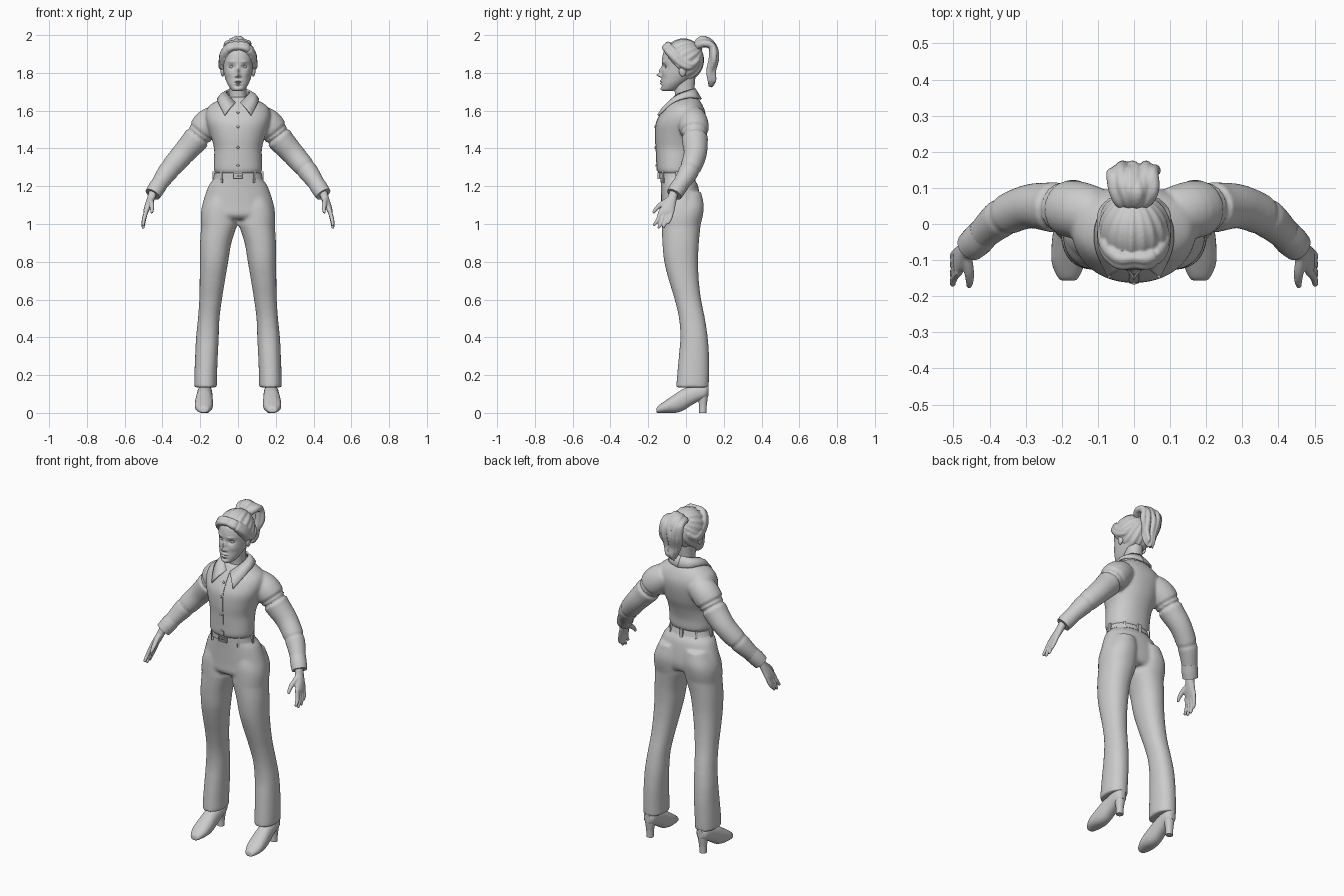
import bpy, bmesh, math, random
from mathutils import Vector, Matrix

if "Cube" in bpy.data.objects:
    bpy.data.objects.remove(bpy.data.objects["Cube"])

random.seed(4)
grey = bpy.data.materials.new("plain grey")
grey.diffuse_color = (0.6, 0.6, 0.6, 1)
grey.use_nodes = True
grey.node_tree.nodes["Principled BSDF"].inputs["Base Color"].default_value = grey.diffuse_color


def spline(rows, n):
    """Smooth curve through rows of numbers, n steps per span."""
    out = []
    for i in range(len(rows) - 1):
        a, b, c, d = (rows[max(0, min(len(rows) - 1, i + k))] for k in (-1, 0, 1, 2))
        for s in range(n):
            t = s / n
            out.append([0.5 * (2 * q + (r - p) * t + (2 * p - 5 * q + 4 * r - w) * t * t
                               + (3 * q - p - 3 * r + w) * t ** 3)
                        for p, q, r, w in zip(a, b, c, d)])
    return out + [list(rows[-1])]


def skin(bm, rings):
    """Join rings of points into a closed tube."""
    vs = [[bm.verts.new(p) for p in r] for r in rings]
    n = len(vs[0])
    for a, b in zip(vs, vs[1:]):
        for i in range(n):
            bm.faces.new((a[i], a[(i + 1) % n], b[(i + 1) % n], b[i]))
    bm.faces.new(vs[0])
    bm.faces.new(vs[-1])
    return [v for r in vs for v in r]


def loft(bm, rows, steps=6, sides=48, power=2.2, along_y=False):
    """Rows are (height, centre x, half width, front, back)."""
    rings = []
    for z, cx, rx, f, b in spline(rows, steps):
        ring = []
        for i in range(sides):
            a = 2 * math.pi * i / sides
            c, s = math.cos(a), math.sin(a)
            x = cx + rx * math.copysign(abs(c) ** (2 / power), c)
            y = (f + b) / 2 + (b - f) / 2 * math.copysign(abs(s) ** (2 / power), s)
            ring.append((x, z, y) if along_y else (x, y, z))
        rings.append(ring)
    return skin(bm, rings)


def tube(bm, rows, steps=5, sides=16):
    """Rows are (x, y, z, radius)."""
    pts = spline(rows, steps)
    rings = []
    for i, p in enumerate(pts):
        t = Vector(pts[min(i + 1, len(pts) - 1)][:3]) - Vector(pts[max(i - 1, 0)][:3])
        u = t.cross(Vector((0.97, 0.2, 0.1)) if abs(t.x) < 0.6 * t.length
                    else Vector((0, 1, 0))).normalized()
        w = t.cross(u).normalized()
        rings.append([Vector(p[:3]) + p[3] * (u * math.cos(k * 2 * math.pi / sides)
                      + w * math.sin(k * 2 * math.pi / sides)) for k in range(sides)])
    return skin(bm, rings)


def box(bm, loc, size, rot=0):
    m = Matrix.Translation(loc) @ Matrix.Rotation(rot, 4, 'Z') @ Matrix.Diagonal((*size, 1))
    bmesh.ops.create_cube(bm, size=1, matrix=m)


def ball(bm, loc, size):
    bmesh.ops.create_uvsphere(bm, u_segments=24, v_segments=14, radius=1,
                              matrix=Matrix.Translation(loc) @ Matrix.Diagonal((*size, 1)))


def finish(bm, name, mirror=False, voxel=0, smooth=0, solid=0):
    if mirror:
        g = bmesh.ops.duplicate(bm, geom=bm.verts[:] + bm.edges[:] + bm.faces[:])["geom"]
        for v in g:
            if isinstance(v, bmesh.types.BMVert):
                v.co.x = -v.co.x
    bmesh.ops.recalc_face_normals(bm, faces=bm.faces)
    me = bpy.data.meshes.new(name)
    bm.to_mesh(me)
    bm.free()
    me.materials.append(grey)
    ob = bpy.data.objects.new(name, me)
    bpy.context.collection.objects.link(ob)
    bpy.context.view_layer.objects.active = ob
    ob.select_set(True)
    bpy.ops.object.shade_smooth_by_angle(angle=math.radians(45))
    ob.select_set(False)
    if solid:
        m = ob.modifiers.new("thickness", 'SOLIDIFY')
        m.thickness, m.offset = solid, 0
    if voxel:
        m = ob.modifiers.new("blend", 'REMESH')
        m.mode, m.voxel_size, m.use_smooth_shade = 'VOXEL', voxel, True
        m = ob.modifiers.new("soften", 'SMOOTH')
        m.factor, m.iterations = 0.5, smooth
    return ob


new = bmesh.new

# Trousers: hips and two flared legs blended together
bm = new()
loft(bm, [(1.0, .098, .096, -.128, .078), (.9, .118, .083, -.125, .068), (.8, .127, .075, -.115, .064),
          (.7, .136, .067, -.09, .068), (.6, .145, .06, -.06, .08), (.5, .155, .057, -.037, .1),
          (.4, .162, .06, -.03, .115), (.3, .167, .06, -.038, .122), (.2, .171, .06, -.047, .122),
          (.135, .172, .06, -.052, .12)])
loft(bm, [(1.17, .085, .07, -.11, .08), (1.1, .096, .09, -.125, .094), (1.05, .1, .097, -.128, .09),
          (.99, .1, .096, -.128, .076)])
bmesh.ops.duplicate(bm, geom=[])
legs = bm
g = bmesh.ops.duplicate(legs, geom=legs.verts[:] + legs.edges[:] + legs.faces[:])["geom"]
for v in g:
    if isinstance(v, bmesh.types.BMVert):
        v.co.x = -v.co.x
loft(bm, [(1.28, 0, .118, -.136, .03), (1.24, 0, .128, -.135, .042), (1.2, 0, .157, -.133, .064),
          (1.1, 0, .19, -.131, .08), (1.05, 0, .195, -.13, .076), (1.025, 0, .19, -.11, .06)])
finish(bm, "trousers", voxel=.008, smooth=8)

# Shirt: torso and sleeves blended together
torso = [(1.265, 0, .115, -.14, .034), (1.285, 0, .127, -.153, .043), (1.34, 0, .127, -.156, .048),
         (1.4, 0, .127, -.159, .065), (1.46, 0, .143, -.163, .087), (1.53, 0, .165, -.159, .102),
         (1.58, 0, .172, -.137, .104), (1.62, 0, .158, -.112, .092), (1.65, 0, .115, -.088, .075),
         (1.672, 0, .065, -.07, .058)]
bm = new()
tube(bm, [(.1, .03, 1.565, .07), (.162, .04, 1.525, .08), (.23, .047, 1.44, .069), (.294, .048, 1.368, .061),
          (.365, .018, 1.285, .055), (.42, -.03, 1.207, .043), (.447, -.058, 1.165, .039)], sides=24)
g = bmesh.ops.duplicate(bm, geom=bm.verts[:] + bm.edges[:] + bm.faces[:])["geom"]
for v in g:
    if isinstance(v, bmesh.types.BMVert):
        v.co.x = -v.co.x
loft(bm, torso)
finish(bm, "shirt", voxel=.007, smooth=8)

bm = new()
tube(bm, [(.414, -.024, 1.215, .044), (.434, -.045, 1.185, .045), (.452, -.062, 1.157, .042)], sides=24)
finish(bm, "cuffs", mirror=True)

# Button strip and buttons down the chest
bm = new()
rows = [(z, f) for z, _, _, f, _ in spline(torso, 6) if 1.275 < z < 1.64]
strip = [[bm.verts.new((x, f - d, z)) for x, d in ((-.014, -.004), (-.013, .002), (.013, .002), (.014, -.004))]
         for z, f in rows]
for a, b in zip(strip, strip[1:]):
    for i in range(3):
        bm.faces.new((a[i], a[i + 1], b[i + 1], b[i]))
for z in (1.31, 1.405, 1.515, 1.59):
    f = min(rows, key=lambda r: abs(r[0] - z))[1]
    ball(bm, (0, f - .003, z), (.007, .004, .007))
finish(bm, "button_strip")

# Pointed collar, one flap per side
top = [(0, .047, 1.715), (.046, .03, 1.71), (.06, -.01, 1.697), (.05, -.055, 1.677), (.012, -.09, 1.64)]
low = [(0, .08, 1.66), (.065, .062, 1.665), (.102, .005, 1.667), (.104, -.068, 1.642), (.07, -.148, 1.575)]
bm = new()
prev = None
for t, l in zip(spline(top, 6), spline(low, 6)):
    t, l = Vector(t), Vector(l)
    mid = (t + l) / 2 + Vector((.1 * t.x, -.004, .006))
    row = [bm.verts.new(p) for p in (t, mid, l)]
    if prev:
        for i in range(2):
            bm.faces.new((prev[i], prev[i + 1], row[i + 1], row[i]))
    prev = row
finish(bm, "collar", mirror=True, solid=.01)

# Belt, buckle and belt loops
bm = new()
loft(bm, [(1.24, 0, .131, -.141, .045), (1.255, 0, .127, -.142, .041), (1.27, 0, .125, -.142, .037)], steps=2)
finish(bm, "belt")
bm = new()
for s in (-1, 1):
    box(bm, (s * .024, -.145, 1.255), (.007, .012, .036))
    box(bm, (0, -.145, 1.255 + s * .0145), (.055, .012, .007))
box(bm, (.008, -.146, 1.255), (.032, .008, .006))
finish(bm, "buckle")
bm = new()
for a in (-48, 0, 50, 88):
    a = math.radians(a)
    box(bm, (.13 * math.cos(a), -.049 + .094 * math.sin(a), 1.247), (.012, .014, .06), a)
finish(bm, "belt_loops", mirror=True)

# Heeled shoes
bm = new()
loft(bm, [(-.157, .182, .012, .004, .016), (-.15, .182, .027, 0, .034), (-.11, .182, .045, 0, .064),
          (-.06, .18, .048, 0, .098), (-.02, .179, .045, .01, .124), (.02, .177, .042, .035, .14),
          (.06, .176, .039, .058, .15), (.1, .175, .034, .075, .15), (.118, .175, .018, .09, .145)],
     along_y=True, sides=32)
loft(bm, [(0, .176, .02, .07, .108), (.04, .176, .021, .069, .11), (.08, .175, .027, .062, .115),
          (.11, .175, .032, .055, .118)], sides=24)
finish(bm, "shoes", mirror=True)

# Hands with four fingers and a thumb
bm = new()
loft(bm, [(1.18, .447, .023, -.085, -.038), (1.14, .459, .022, -.1, -.047), (1.1, .474, .02, -.128, -.055),
          (1.07, .486, .015, -.14, -.06), (1.05, .491, .01, -.137, -.066)], sides=24)
for y, ty, tz in ((-.131, -.166, .99), (-.111, -.143, .976), (-.092, -.117, .98), (-.073, -.094, 1.0)):
    tube(bm, [(.484, y, 1.075, .0115), (.498, (y + ty) / 2, (1.06 + tz) / 2, .0105),
              (.502, ty, tz + .008, .0085), (.5, ty, tz, .005)], sides=12)
tube(bm, [(.463, -.09, 1.13, .015), (.457, -.13, 1.105, .014), (.455, -.158, 1.08, .011),
          (.457, -.174, 1.058, .007)], sides=12)
finish(bm, "hands", mirror=True, voxel=.004, smooth=3)

# Neck
bm = new()
loft(bm, [(1.6, 0, .06, -.07, .05), (1.66, 0, .046, -.058, .044), (1.72, 0, .044, -.062, .045),
          (1.78, 0, .048, -.07, .05)])
finish(bm, "neck")

# Head with modelled face: bumps are (x, z, width, height, depth)
bumps = [(0, 1.788, .0095, .010, .026), (0, 1.812, .008, .016, .015), (.012, 1.782, .006, .006, .008),
         (.034, 1.832, .017, .011, -.013), (.034, 1.859, .02, .006, .005), (.045, 1.795, .018, .016, .004),
         (0, 1.757, .016, .005, .009), (0, 1.744, .013, .005, .009), (0, 1.75, .018, .0025, -.005),
         (0, 1.73, .02, .005, -.004), (0, 1.715, .016, .009, .004)]
bm = new()
for v in loft(bm, [(1.703, 0, .018, -.12, -.075), (1.712, 0, .036, -.13, -.05), (1.74, 0, .055, -.131, -.01),
                   (1.77, 0, .067, -.129, .03), (1.8, 0, .075, -.128, .06), (1.84, 0, .08, -.127, .07),
                   (1.88, 0, .082, -.126, .075), (1.92, 0, .075, -.113, .07), (1.955, 0, .05, -.075, .04),
                   (1.97, 0, .015, -.04, .0)], steps=9, sides=112, power=2.1):
    if v.co.y < -.04:
        x, z = v.co.x, v.co.z
        v.co.y -= sum(d * math.exp(-((abs(x) - bx) / w) ** 2 - ((z - bz) / h) ** 2)
                      for bx, bz, w, h, d in bumps)
finish(bm, "head")
bm = new()
ball(bm, (.034, -.1, 1.831), (.0135, .012, .0085))
ball(bm, (.081, -.018, 1.81), (.011, .019, .029))
finish(bm, "eyes_and_ears", mirror=True)

# Swept-back hair: grooved cap cut to a hairline, with a roll framing the face
bm = new()
bmesh.ops.create_uvsphere(bm, u_segments=144, v_segments=40, radius=1)
tilt = Matrix.Rotation(math.radians(-58), 3, 'X')
for v in bm.verts:
    a = math.atan2(v.co.y, v.co.x)
    r = 1 + .025 * math.hypot(v.co.x, v.co.y) * (math.sin(18 * a) + .5 * math.sin(11 * a + 1))
    p = tilt @ v.co * r
    p = Vector((p.x * .098, -.012 + p.y * .107, 1.868 + p.z * .112))
    p.y = max(p.y, -.02 - (p.z - 1.8) * .95)
    v.co = p
for s in (-1, 1):
    for k in (0, .014):
        tube(bm, [(-.004 * s, -.108 + k, 1.937 + k, .014), (s * .042, -.108 + k, 1.93 + k, .018),
                  (s * .075, -.073 + k, 1.892 + k, .02), (s * .086, -.03 + k, 1.85 + k, .017),
                  (s * .086, .02 + k, 1.83 + k, .014), (s * .06, .066, 1.86 + k, .01)])
finish(bm, "hair", voxel=.005, smooth=2)

# Ponytail of wavy locks with a tie
bm = new()
for i in range(11):
    x = -.052 + .0104 * i
    j = lambda k=.006: random.uniform(-k, k)
    d = .012 * (i % 3 - 1)
    h = .35 * abs(x)
    tube(bm, [(x * .3, .05, 1.925, .014), (x * .7, .066 + d / 3, 1.963 - h, .019),
              (x, .1 + d / 2, 1.975 - h + j(), .019), (x * 1.05 + j(), .142 + d / 2, 1.94 + j(), .018),
              (x + j(), .148 + d, 1.875 + j(), .016), (x * .75 + j(), .133 + d, 1.81, .014),
              (x * .55 + j(), .137 + d, 1.76, .011), (x * .4 + j(), .128 + d / 2, 1.715 + 1.5 * abs(j(.02)), .003)],
         sides=12)
finish(bm, "ponytail", voxel=.004, smooth=2)
bm = new()
tube(bm, [(0, .03, 1.905, .034), (0, .05, 1.925, .032), (0, .064, 1.945, .03)], sides=24)
finish(bm, "hair_tie")
